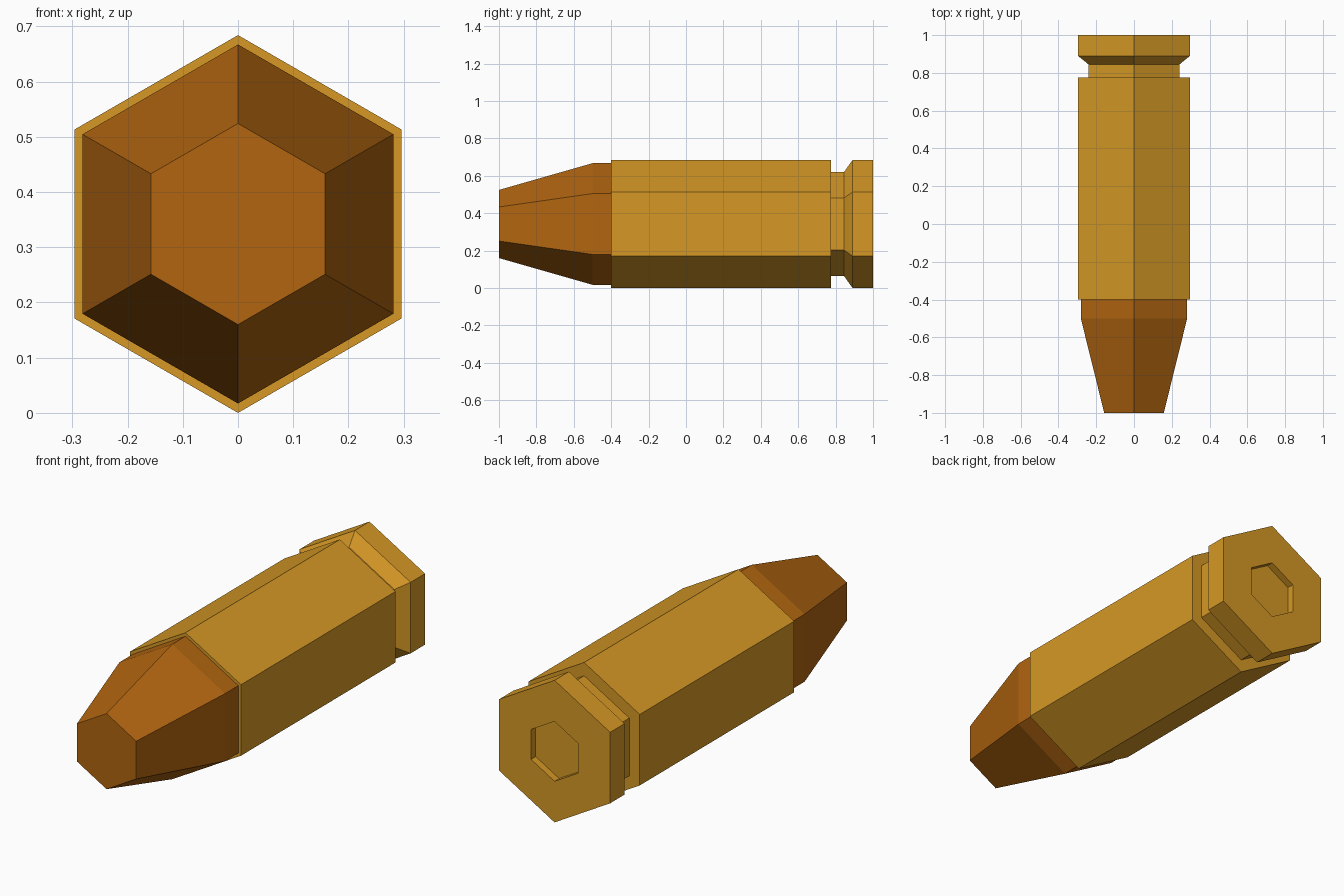
import bpy, bmesh, math

if "Cube" in bpy.data.objects:
    bpy.data.objects.remove(bpy.data.objects["Cube"])

SIDES = 6
CENTRE_Z = 0.342


def material(name, rgb):
    m = bpy.data.materials.new(name)
    m.diffuse_color = (*rgb, 1.0)
    m.use_nodes = True
    m.node_tree.nodes["Principled BSDF"].inputs["Base Color"].default_value = m.diffuse_color
    return m


def hex_lathe(name, profile, mat, cap_front=False, cap_back=False):
    """Sweep a (y, radius) profile, front to back, round a six-sided axis."""
    bm = bmesh.new()
    rings = []
    for y, r in profile:
        ring = []
        for i in range(SIDES):
            a = math.pi / 2 + i * math.tau / SIDES
            ring.append(bm.verts.new((r * math.cos(a), y, CENTRE_Z + r * math.sin(a))))
        rings.append(ring)
    for a, b in zip(rings, rings[1:]):
        for i in range(SIDES):
            j = (i + 1) % SIDES
            bm.faces.new((a[i], b[i], b[j], a[j]))
    if cap_front:
        bm.faces.new(rings[0])
    if cap_back:
        bm.faces.new(rings[-1][::-1])
    me = bpy.data.meshes.new(name)
    bm.to_mesh(me)
    bm.free()
    me.materials.append(mat)
    ob = bpy.data.objects.new(name, me)
    bpy.context.collection.objects.link(ob)
    return ob


brass = material("brass", (0.67, 0.315, 0.019))
copper = material("copper", (0.44, 0.130, 0.005))

# Casing: front lip, body, groove, flared rim and recessed primer pocket
hex_lathe("casing", [
    (-0.40, 0.325), (-0.40, 0.342), (0.775, 0.342), (0.775, 0.278),
    (0.845, 0.278), (0.89, 0.342), (1.0, 0.342),
    (1.0, 0.144), (0.965, 0.144),
], brass, cap_back=True)

# Tapered flat-nosed tip
hex_lathe("tip", [(-1.0, 0.182), (-0.50, 0.325), (-0.40, 0.325)],
          copper, cap_front=True)
